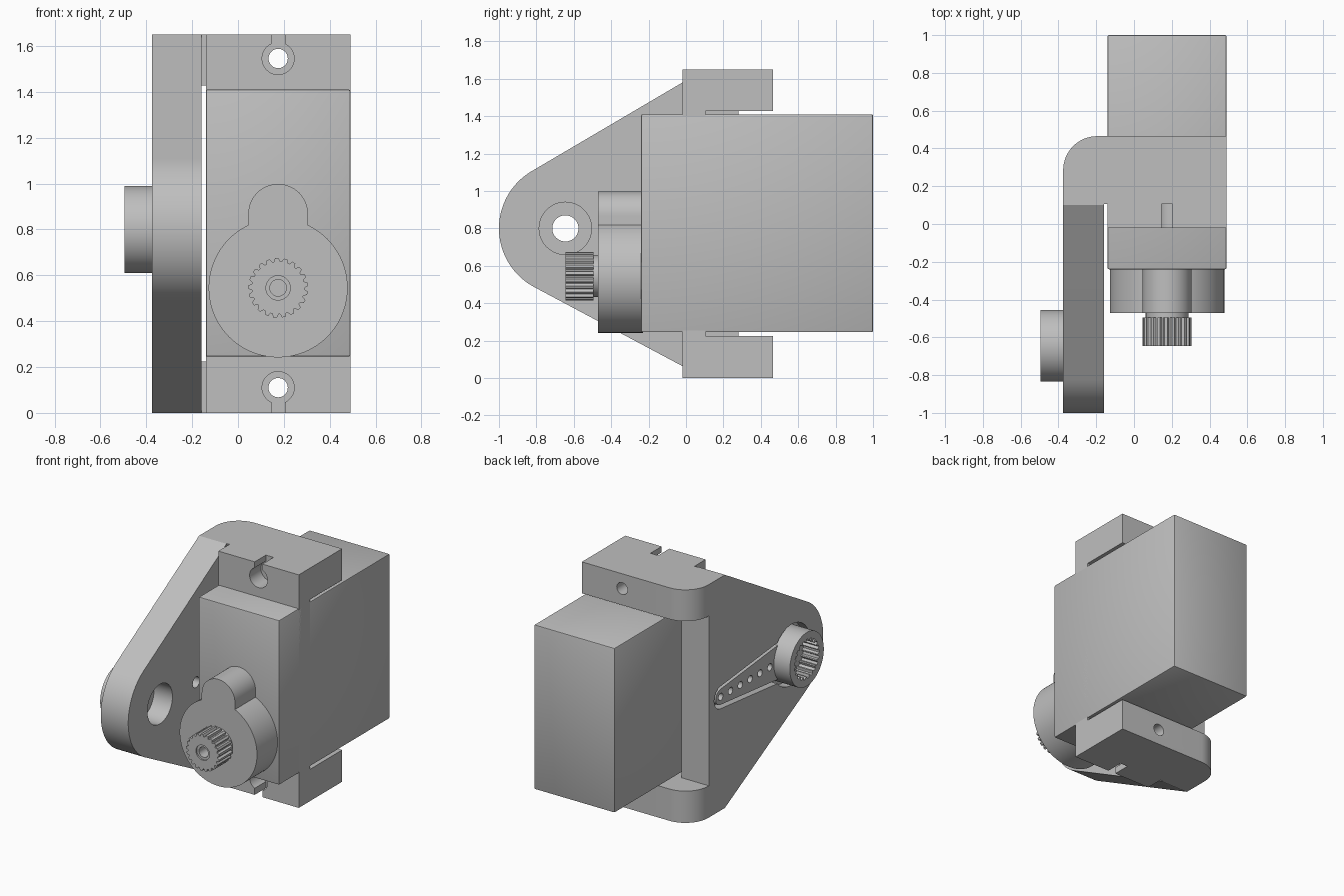
import bpy, bmesh, math
from mathutils import Vector

cube = bpy.data.objects.get("Cube")
if cube:
    bpy.data.objects.remove(cube, do_unlink=True)

grey = bpy.data.materials.new("plain_grey")
grey.use_nodes = True
COLOUR = (0.52, 0.52, 0.52, 1)
grey.diffuse_color = COLOUR
grey.node_tree.nodes["Principled BSDF"].inputs["Base Color"].default_value = COLOUR


def prism(name, axis, pts, a, b):
    """Extrude a 2D outline along an axis (X: y,z  Y: x,z  Z: x,y)."""
    place = {"X": lambda u, v, w: (w, u, v),
             "Y": lambda u, v, w: (u, w, v),
             "Z": lambda u, v, w: (u, v, w)}[axis]
    bm = bmesh.new()
    low = [bm.verts.new(place(u, v, a)) for u, v in pts]
    high = [bm.verts.new(place(u, v, b)) for u, v in pts]
    bm.faces.new(low)
    bm.faces.new(high)
    n = len(pts)
    for i in range(n):
        j = (i + 1) % n
        bm.faces.new((low[i], low[j], high[j], high[i]))
    bmesh.ops.recalc_face_normals(bm, faces=bm.faces)
    mesh = bpy.data.meshes.new(name)
    bm.to_mesh(mesh)
    bm.free()
    mesh.materials.append(grey)
    ob = bpy.data.objects.new(name, mesh)
    bpy.context.collection.objects.link(ob)
    return ob


def rect(u0, u1, v0, v1):
    return [(u0, v0), (u1, v0), (u1, v1), (u0, v1)]


def arc(c, r, start, end, n=32):
    return [(c[0] + r * math.cos(start + (end - start) * i / n),
             c[1] + r * math.sin(start + (end - start) * i / n)) for i in range(n + 1)]


def circle(c, r, n=64):
    return arc(c, r, 0, math.tau, n)[:-1]


def taper(c, r, length, tip_r):
    """Outline wrapped around a large circle and a smaller one further along."""
    phi = math.acos((r - tip_r) / length)
    return (arc(c, r, phi, math.tau - phi) +
            arc((c[0] + length, c[1]), tip_r, -phi, phi))


def spline(c, r, root, teeth=21):
    pts = []
    for i in range(teeth):
        for f, rad in ((0, root), (0.2, r), (0.6, r), (0.8, root)):
            t = math.tau * (i + f) / teeth
            pts.append((c[0] + rad * math.cos(t), c[1] + rad * math.sin(t)))
    return pts


def apply(ob, mod):
    bpy.ops.object.select_all(action="DESELECT")
    bpy.context.view_layer.objects.active = ob
    ob.select_set(True)
    bpy.ops.object.modifier_apply(modifier=mod.name)


def boolean(ob, op, *tools):
    for tool in tools:
        mod = ob.modifiers.new("bool", "BOOLEAN")
        mod.operation, mod.solver, mod.object = op, "EXACT", tool
        apply(ob, mod)
        bpy.data.objects.remove(tool, do_unlink=True)


def cut(axis, pts, a, b):
    ob = prism("cutter", axis, pts, a, b)
    ob.hide_render = True
    return ob


HEIGHT = 1.65
EAR_BACK = 0.105
SCREW_X, SCREW_Z = 0.175, (0.11, 1.545)
SHAFT = (0.175, 0.545)
PIVOT = (-0.645, 0.8)
parts = []

# Motor body with slightly softened edges
body = prism("motor_body", "Y", rect(-0.14, 0.49, 0.245, 1.41), -0.24, 1)
bevel = body.modifiers.new("bevel", "BEVEL")
bevel.width, bevel.segments = 0.008, 2
apply(body, bevel)

# Mounting ears with open screw slots
ears = prism("mounting_ears", "Y", rect(-0.14, 0.49, 0, HEIGHT), -0.02, EAR_BACK)
for z, edge in zip(SCREW_Z, (-0.1, HEIGHT + 0.1)):
    lo, hi = sorted((z, edge))
    boolean(ears, "DIFFERENCE",
            cut("Y", circle((SCREW_X, z), 0.07), -0.1, 0.2),
            cut("Y", rect(SCREW_X - 0.03, SCREW_X + 0.03, lo, hi), -0.1, 0.2))

# Gearbox cover: big round with a smaller round-topped lobe
cover = prism("gearbox_cover", "Y", circle(SHAFT, 0.303, 96), -0.47, -0.23)
lobe_top = arc((SHAFT[0], 0.868), 0.13, 0, math.pi)
lobe = prism("lobe", "Y", lobe_top + [(SHAFT[0] - 0.13, 0.6), (SHAFT[0] + 0.13, 0.6)],
             -0.47, -0.23)
boolean(cover, "UNION", lobe)

# Output shaft
neck = prism("shaft_neck", "Y", circle(SHAFT, 0.113), -0.51, -0.46)
shaft = prism("splined_shaft", "Y", spline(SHAFT, 0.13, 0.115), -0.645, -0.495)
boolean(shaft, "DIFFERENCE",
        cut("Y", circle(SHAFT, 0.053), -0.7, -0.635),
        cut("Y", circle(SHAFT, 0.036), -0.7, -0.54))

# Bracket: L-shaped plan trimmed by the tapered side outline
plan = [(-0.375, -1.1), (-0.16, -1.1), (-0.16, EAR_BACK), (0.49, EAR_BACK), (0.49, 0.465)]
plan += arc((-0.195, 0.285), 0.18, math.pi / 2, math.pi, 16)
bracket = prism("bracket", "Z", plan, 0, HEIGHT)


def tangent_angle(point, r, side):
    d = Vector(point) - Vector(PIVOT)
    return math.atan2(d.y, d.x) + side * math.acos(r / d.length)


NOSE = 0.355
top = tangent_angle((0.1, HEIGHT), NOSE, 1)
bottom = tangent_angle((0.1, 0), NOSE, -1) + math.tau
side = arc(PIVOT, NOSE, top, bottom, 48)
side += [(0.1, 0), (0.1, -0.2), (0.7, -0.2), (0.7, HEIGHT + 0.2), (0.1, HEIGHT + 0.2), (0.1, HEIGHT)]
boolean(bracket, "INTERSECT", cut("X", side, -0.6, 0.7))

# Window between the two arms
boolean(bracket, "DIFFERENCE",
        cut("Z", [(-0.5, 0.28), (-0.16, 0.28), (-0.16, 0.05),
                  (0.7, 0.05), (0.7, 0.7), (-0.5, 0.7)], 0.225, 1.428))

# Arm screw holes, horn pocket, pivot bore and locking screw hole
boolean(bracket, "DIFFERENCE",
        *[cut("Y", circle((SCREW_X, z), 0.042), 0, 0.7) for z in SCREW_Z],
        cut("X", taper(PIVOT, 0.16, 0.785, 0.08), -0.5, -0.31),
        cut("X", circle(PIVOT, 0.215), -0.5, -0.31),
        cut("X", circle(PIVOT, 0.14), -0.4, 0),
        cut("X", circle((-0.24, PIVOT[1]), 0.038, 24), -0.4, 0))

# Horn: perforated arm and a hub with a splined socket
arm = prism("horn_arm", "X", taper(PIVOT, 0.135, 0.785, 0.055), -0.37, -0.305)
boolean(arm, "DIFFERENCE",
        *[cut("X", circle((-0.41 + 0.11 * i, PIVOT[1]), 0.025, 20), -0.5, -0.325)
          for i in range(6)],
        cut("X", circle(PIVOT, 0.07), -0.5, 0))
hub = prism("horn_hub", "X", circle(PIVOT, 0.19), -0.495, -0.307)
boolean(hub, "DIFFERENCE",
        cut("X", spline(PIVOT, 0.14, 0.122), -0.6, -0.372),
        cut("X", circle(PIVOT, 0.07), -0.5, 0))

# Smooth the rounds and keep the corners sharp
for ob in (body, ears, cover, neck, shaft, bracket, arm, hub):
    bpy.ops.object.select_all(action="DESELECT")
    ob.select_set(True)
    bpy.context.view_layer.objects.active = ob
    bpy.ops.object.shade_smooth_by_angle(angle=math.radians(25))
